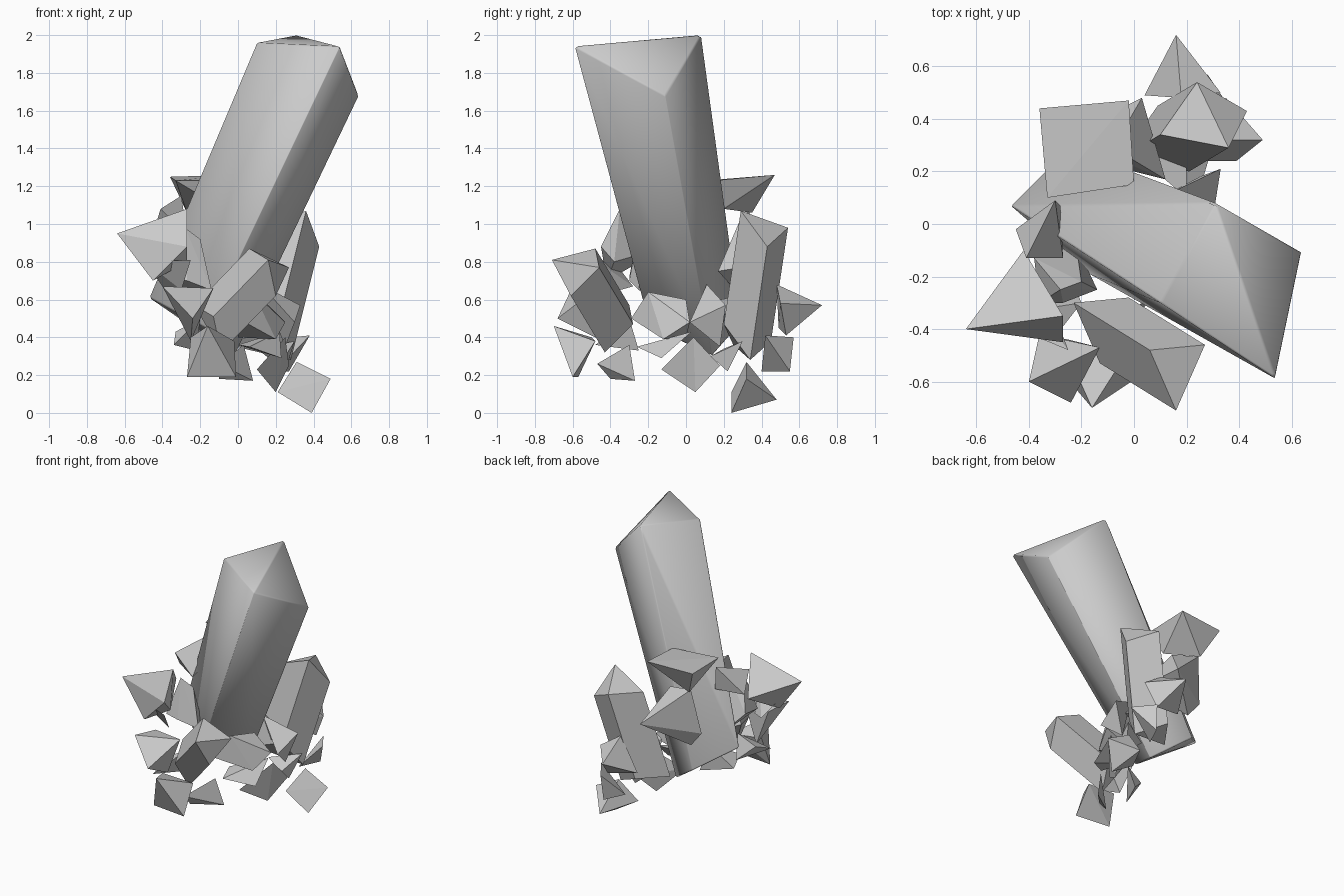
import bpy, bmesh
from mathutils import Vector


def crystal(name, *pts, shift=None):
    """Faceted convex stone through its corner points; shift extrudes it into a prism."""
    pts = [Vector(p) for p in pts]
    if shift:
        pts += [p + Vector(shift) for p in pts]
    bm = bmesh.new()
    for p in pts:
        bm.verts.new(p)
    bmesh.ops.convex_hull(bm, input=bm.verts[:])
    loose = [v for v in bm.verts if not v.link_faces]
    bmesh.ops.delete(bm, geom=loose, context='VERTS')
    bmesh.ops.recalc_face_normals(bm, faces=bm.faces[:])
    me = bpy.data.meshes.new(name)
    bm.to_mesh(me)
    bm.free()
    ob = bpy.data.objects.new(name, me)
    bpy.context.collection.objects.link(ob)
    return ob


# Large leaning column, tapering to its foot, softly shaded with narrow eased edges
main = crystal("main_column",
               (.54, -.59, 1.94), (.10, -.30, 1.96), (.31, .08, 2.0), (.64, -.11, 1.68),
               (-.17, -.19, .45), (-.47, .07, .61), (-.25, .29, .47), (-.02, .14, .3))
for f in main.data.polygons:
    f.use_smooth = True
bev = main.modifiers.new("eased_edges", 'BEVEL')
bev.width = .008
bev.segments = 1
bev.limit_method = 'ANGLE'
bev.angle_limit = .4

# Two medium prisms
crystal("back_prism", (.10, .34, .96), (.36, .29, 1.07), (.43, .43, .88), (.24, .54, .98),
        shift=(-.15, -.09, -.6))
crystal("front_prism", (.06, -.48, .87), (.27, -.46, .77), (.16, -.71, .81), (.20, -.61, .62),
        shift=(-.29, .18, -.30))

# Back group: flat-topped stone, the stone under it, and a buried block
crystal("back_cap", (-.36, .44, 1.25), (-.02, .47, 1.26), (0, .15, 1.23), (-.33, .10, 1.23),
        (-.27, .35, 1.06), (-.08, .20, 1.08))
crystal("back_shard", (.03, .48, .80), (.12, .17, .75), (-.08, .29, 1.03), (-.23, .27, .64),
        (-.32, .28, .75), (-.27, .33, 1.07))
crystal("back_buried_block", (.20, .25, .50), (0, .27, .62), (.05, .30, .38), (.20, .10, .58))

# Left group
crystal("left_spike", (-.64, -.40, .95), (-.42, -.10, .88), (-.27, -.35, 1.08),
        (-.27, -.45, .88), (-.45, -.42, .70), (-.27, -.38, .80))
crystal("left_upper_shard", (-.45, -.02, .95), (-.30, .09, 1.15), (-.27, -.13, .94),
        (-.41, -.13, 1.08), (-.28, .07, .98))
crystal("left_inner_slab", (-.28, -.25, .98), (-.20, -.22, .92), (-.14, -.25, .65),
        (-.38, -.13, .75), (-.36, -.30, .72), (-.27, -.30, .70), (-.22, -.08, .58))
crystal("left_mid_shard", (-.49, -.38, .80), (-.25, -.48, .81), (-.30, -.35, .65),
        (-.40, -.28, .67))
crystal("left_low_shard", (-.34, -.48, .36), (-.20, -.30, .50), (-.33, -.32, .43),
        (-.22, -.25, .33))

# Front group
crystal("front_left_shard", (-.40, -.60, .67), (-.13, -.47, .66), (-.24, -.68, .50),
        (-.25, -.44, .38), (-.36, -.42, .65))
crystal("front_low_block", (-.16, -.70, .46), (-.27, -.57, .19), (-.01, -.60, .19),
        (-.02, -.48, .38), (-.25, -.50, .40))
crystal("front_low_chip", (-.10, -.47, .26), (.03, -.30, .36), (.08, -.27, .17),
        (-.10, -.40, .18))

# Centre and right groups
crystal("centre_block", (0, -.29, .50), (.08, -.20, .64), (.13, 0, .60), (.25, .02, .48),
        (.20, -.12, .39), (0, 0, .40))
crystal("centre_chip", (.06, -.26, .35), (.22, .03, .43), (.23, -.13, .29), (0, -.10, .36))
crystal("right_shard", (.30, .02, .48), (.33, .21, .57), (.25, .18, .35), (.12, .11, .68))
crystal("right_low_chip", (.30, .30, .38), (.25, .13, .30), (.25, .22, .22), (.10, .20, .34))
crystal("foot_shard", (.20, .05, .11), (.10, -.13, .23), (.25, .04, .40), (.27, .18, .25))

# Far back and lowest stones
crystal("rear_spike", (.16, .72, .57), (.04, .49, .45), (.33, .50, .58), (.18, .48, .68),
        (.25, .53, .41))
crystal("rear_low_chip", (.38, .42, .41), (.28, .57, .40), (.27, .55, .22), (.20, .40, .22))
crystal("lowest_stone", (.31, .32, .27), (.49, .32, .18), (.39, .24, 0), (.21, .24, .11),
        (.35, .48, .07))
